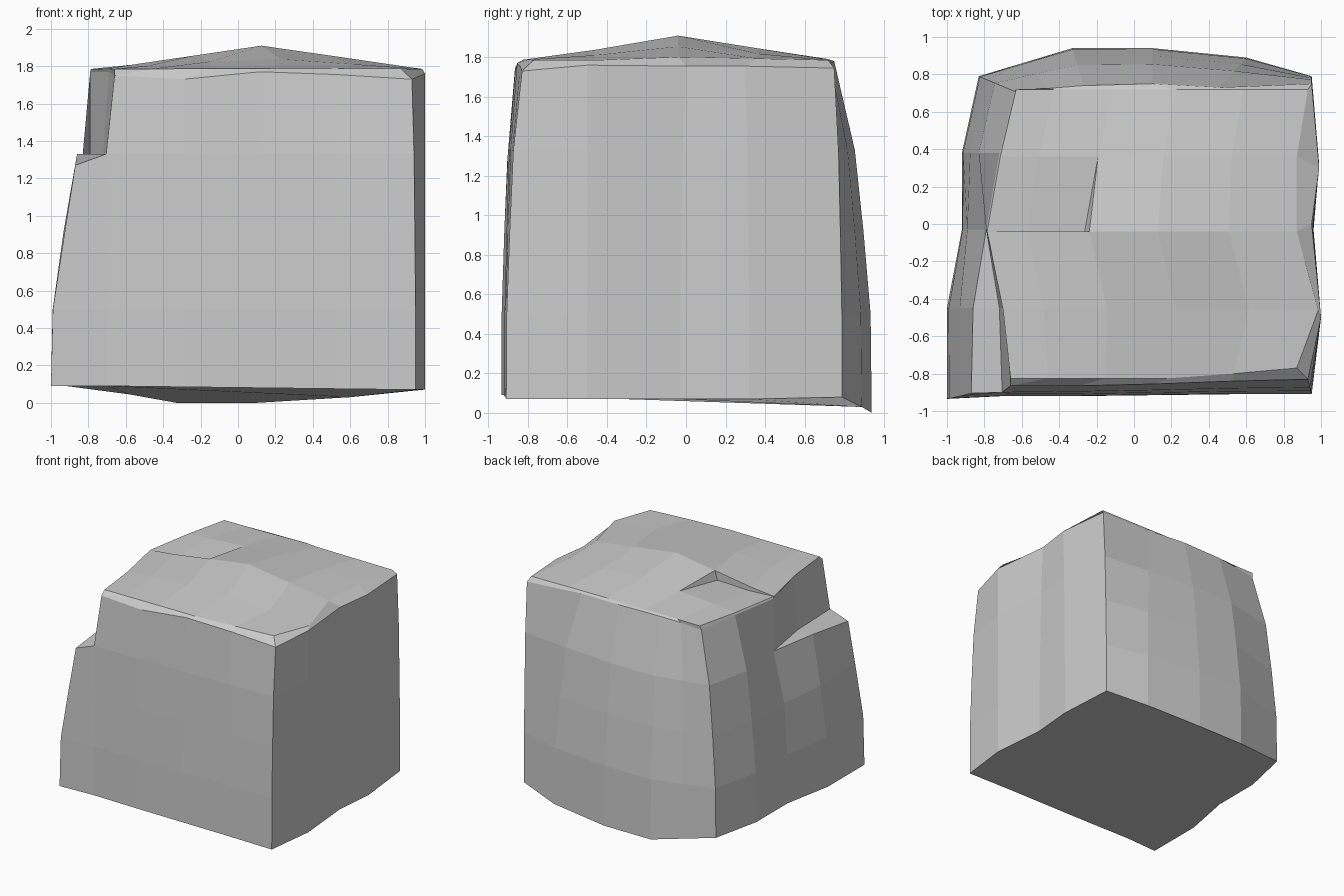
import bpy, bmesh

if "Cube" in bpy.data.objects:
    bpy.data.objects.remove(bpy.data.objects["Cube"])

# Footprint and top rim, anticlockwise from the front-left corner
# (6 front points, 4 right, 5 back, 3 left)
BASE = [(-1, -.935, .09), (-.7, -.92, .09), (-.29, -.92, .085), (.12, -.915, .08), (.53, -.91, .075), (.95, -.91, .07),
        (1.0, -.5, .07), (.96, -.03, .07), (.99, .32, .07), (.95, .79, .08),
        (.6, .89, .03), (.1, .94, 0), (-.33, .94, 0), (-.58, .865, .045), (-.83, .79, .09),
        (-.92, .38, .09), (-.92, -.03, .09), (-1, -.45, .09)]
RIM = [(-.66, -.865, 1.75), (-.66, -.865, 1.75), (-.29, -.865, 1.73), (.12, -.855, 1.77), (.53, -.84, 1.755), (.93, -.83, 1.73),
       (1.0, -.5, 1.76), (.95, 0, 1.755), (.99, .3, 1.755), (.95, .75, 1.745),
       (.46, .73, 1.77), (.1, .75, 1.78), (-.27, .74, 1.78), (-.46, .725, 1.77), (-.64, .71, 1.75),
       (-.72, .38, 1.77), (-.79, -.03, 1.77), (-.69, -.45, 1.77)]
N = len(BASE)
bm = bmesh.new()


def ring(points):
    return [bm.verts.new(p) for p in points]


def level(z, f):
    return [(b[0] + (t[0] - b[0]) * f, b[1] + (t[1] - b[1]) * f, z) for b, t in zip(BASE, RIM)]


def bridge(a, b):
    for i in range(N):
        k = (i + 1) % N
        bm.faces.new((a[i], a[k], b[k], b[i]))


# Walls, with a broken-off ledge at the front left
outer = level(1.33, .45)
outer[0] = (-.87, -.905, 1.27)
outer[16] = (-.79, -.03, 1.33)
inner = list(outer)
inner[0] = inner[1] = outer[1] = (-.705, -.9, 1.33)
inner[17] = (-.72, -.45, 1.33)
rings = [ring(p) for p in (BASE, level(.5, .03), level(.92, .22), outer, inner, RIM)]
for a, b in zip(rings, rings[1:]):
    bridge(a, b)
bm.faces.new(list(reversed(rings[0])))

# Domed top as a grid
left = [-.66, -.7, -.785, -.715, -.63]
right = [.87, .985, .87, .87, .93]
rows = [-.8, -.46, -.04, .36, .72]
cols = [0, .13, .33, .55, .78, 1]
grid = {}
for j in range(5):
    for i in range(6):
        x = left[j] + (right[j] - left[j]) * cols[i]
        y = rows[j] + (.03 if i == 5 and j == 0 else 0)
        if j == 0 and i < 4:
            y -= .025
        z = 1.785 + .125 * max(0, 1 - abs(x - .13) / .85) * max(0, 1 - abs(y + .04) / .8)
        grid[i, j] = bm.verts.new((x, y, z))

# Sunken chip in the top near the left edge
chip = {(1, 2): bm.verts.new(grid[1, 2].co), (2, 2): bm.verts.new(grid[2, 2].co)}
chip[1, 2].co.z -= .035
chip[2, 2].co.z -= .075
chip[2, 2].co.x -= .025
for j in range(4):
    for i in range(5):
        keys = [(i, j), (i + 1, j), (i + 1, j + 1), (i, j + 1)]
        sunk = i < 2 and j == 2
        bm.faces.new([chip.get(k, grid[k]) if sunk else grid[k] for k in keys])
bm.faces.new((grid[0, 2], grid[1, 2], chip[1, 2]))
bm.faces.new((grid[1, 2], grid[2, 2], chip[2, 2], chip[1, 2]))
bm.faces.new((grid[2, 2], grid[2, 3], chip[2, 2]))

# Chamfer between the rim and the top
border = [grid[i, 0] for i in range(6)] + [grid[5, j] for j in range(1, 5)]
border += [grid[i, 4] for i in range(4, -1, -1)] + [grid[0, j] for j in (3, 2, 1)]
bridge(rings[-1], border)

bmesh.ops.remove_doubles(bm, verts=bm.verts, dist=.001)
bmesh.ops.recalc_face_normals(bm, faces=bm.faces)
mesh = bpy.data.meshes.new("stone_block")
bm.to_mesh(mesh)
bm.free()
bpy.context.collection.objects.link(bpy.data.objects.new("stone_block", mesh))
